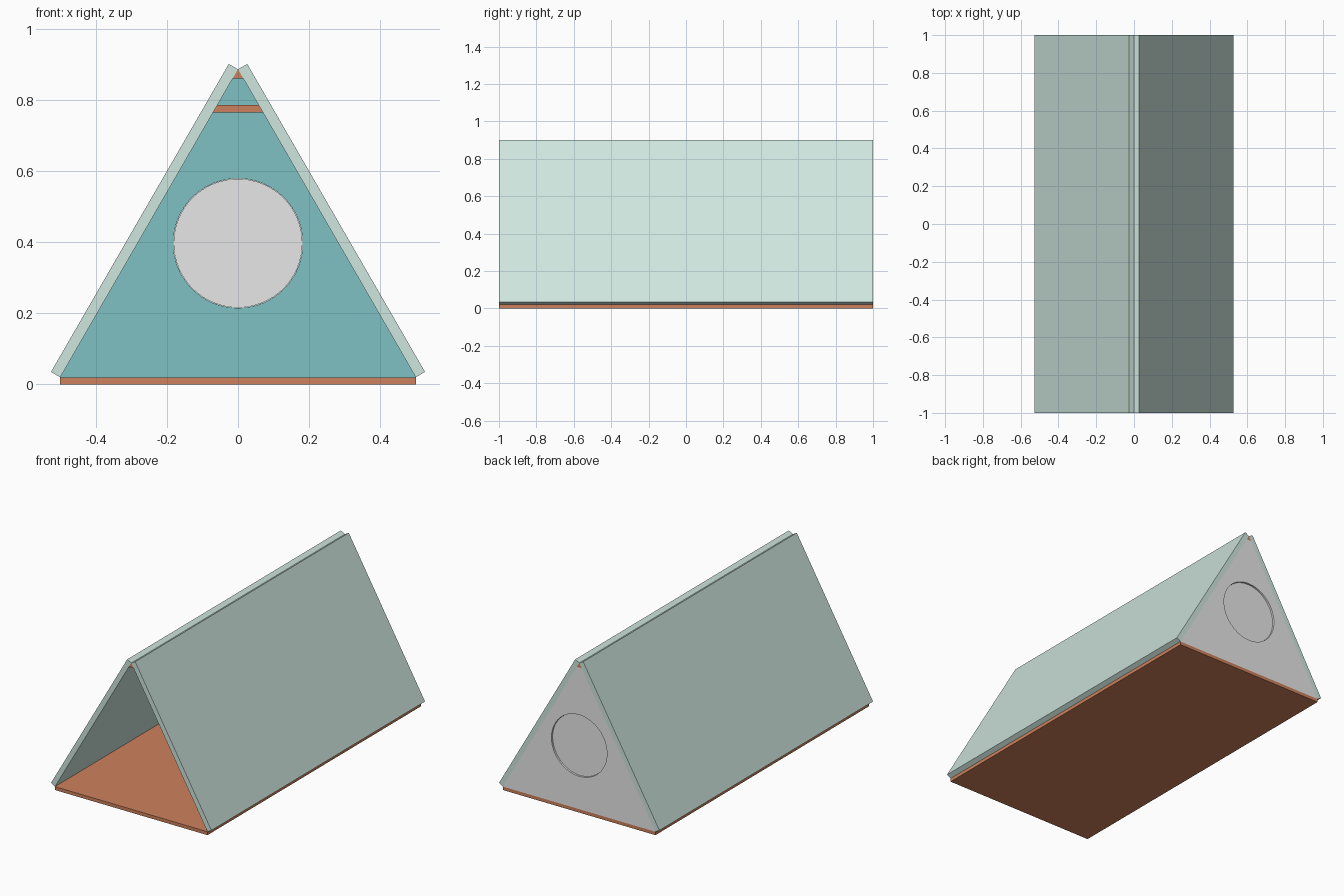
import bpy, bmesh, math

if "Cube" in bpy.data.objects:
    bpy.data.objects.remove(bpy.data.objects["Cube"])


def material(name, rgb):
    lin = [(c / 255 / 12.92) if c < 10 else ((c / 255 + 0.055) / 1.055) ** 2.4 for c in rgb]
    m = bpy.data.materials.new(name)
    m.diffuse_color = (*lin, 1)
    m.use_nodes = True
    m.node_tree.nodes["Principled BSDF"].inputs["Base Color"].default_value = m.diffuse_color
    return m


mint = material("pale_mint", (207, 230, 221))
copper = material("copper_wood", (206, 129, 92))
teal = material("teal", (126, 193, 196))
grey = material("light_grey", (231, 231, 231))


def prism(name, profile, y0, y1, mat):
    """Extrude an x-z profile along y."""
    bm = bmesh.new()
    face = bm.faces.new([bm.verts.new((x, y0, z)) for x, z in profile])
    ext = bmesh.ops.extrude_face_region(bm, geom=[face])
    for v in ext["geom"]:
        if isinstance(v, bmesh.types.BMVert):
            v.co.y = y1
    bmesh.ops.recalc_face_normals(bm, faces=bm.faces[:])
    me = bpy.data.meshes.new(name)
    bm.to_mesh(me)
    bm.free()
    me.materials.append(mat)
    ob = bpy.data.objects.new(name, me)
    bpy.context.collection.objects.link(ob)
    return ob


def circle(r, n=64):
    return [(r * math.cos(2 * math.pi * i / n), 0.397 + r * math.sin(2 * math.pi * i / n))
            for i in range(n)]


BASE, APEX = 0.02, 0.02 + math.sqrt(3) / 2


def half(z):
    """Half width of the triangular interior at height z."""
    return 0.5 * (APEX - z) / (APEX - BASE)


def slab(z0, z1):
    return [(-half(z0), z0), (half(z0), z0), (half(z1), z1), (-half(z1), z1)]


# Floor and the two leaning roof panels
prism("floor", [(-0.5, 0), (0.5, 0), (0.5, BASE), (-0.5, BASE)], -1, 1, copper)
t = 0.03
dx, dz = t * math.cos(math.pi / 6), t * 0.5
for s, side in ((-1, "left"), (1, "right")):
    prism(side + "_roof_panel",
          [(s * 0.5, BASE), (s * (0.5 + dx), BASE + dz), (s * dx, APEX + dz), (0, APEX)],
          -1, 1, mint)

# Ridge beam and high shelf
prism("ridge_beam", [(-half(0.86), 0.86), (half(0.86), 0.86), (0, APEX)], -1, 1, copper)
prism("high_shelf", slab(0.765, 0.785), 0, 0.96, copper)

# Back wall: grey outside, teal lining inside, both with a round opening
cutter = prism("opening_cutter", circle(0.182), 0.9, 1.1, grey)
cutter.hide_render = True
for name, y0, y1, mat in (("back_wall", 0.98, 1.0, grey), ("back_lining", 0.96, 0.98, teal)):
    wall = prism(name, slab(BASE, 0.86), y0, y1, mat)
    mod = wall.modifiers.new("opening", "BOOLEAN")
    mod.operation = "DIFFERENCE"
    mod.solver = "EXACT"
    mod.object = cutter
    bpy.context.view_layer.objects.active = wall
    bpy.ops.object.modifier_apply(modifier=mod.name)
bpy.data.objects.remove(cutter)

# Slightly recessed round window disc
prism("round_window", circle(0.181), 0.96, 0.99, grey)
